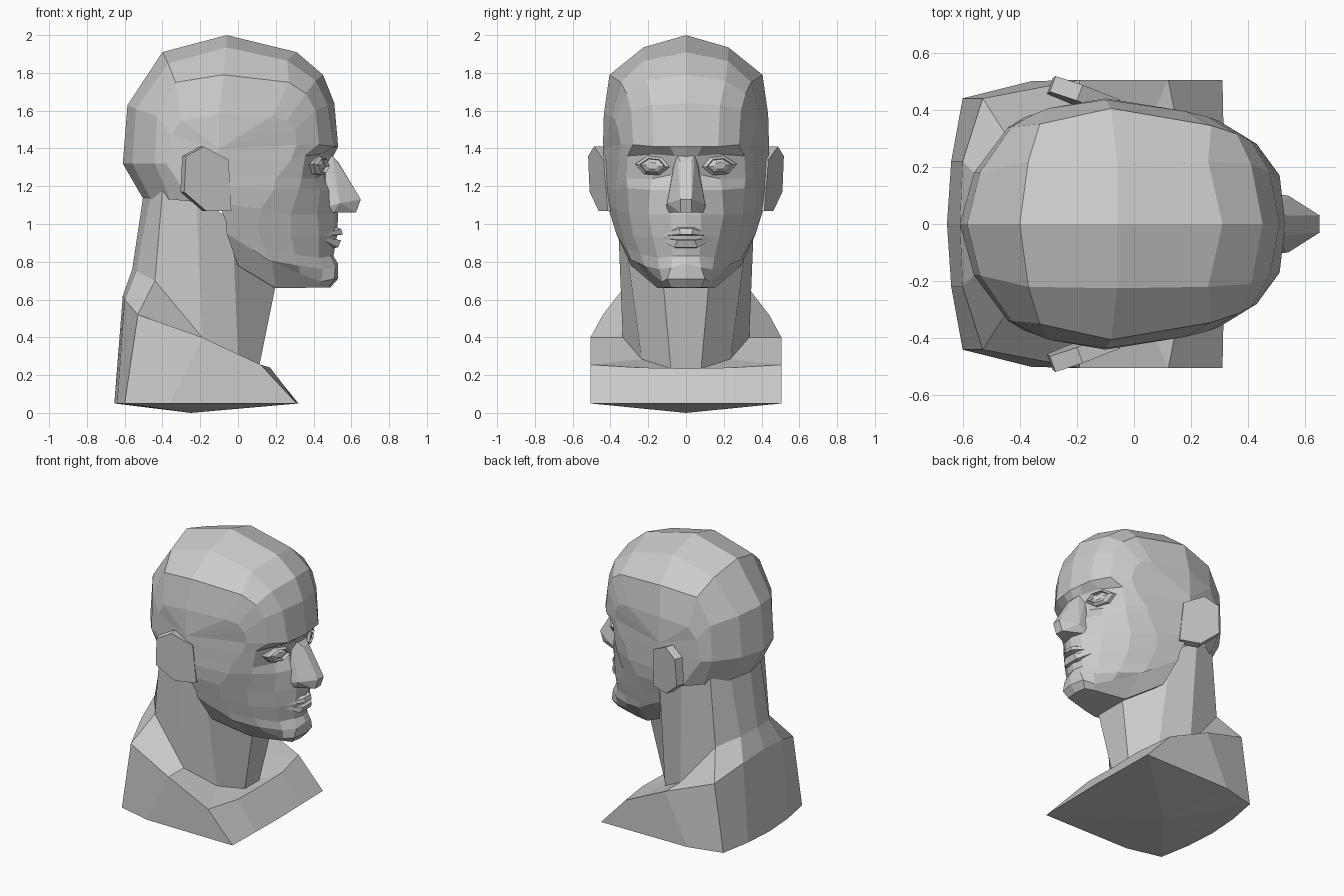
import bpy, bmesh


def finish(name, bm):
    bmesh.ops.recalc_face_normals(bm, faces=bm.faces[:])
    me = bpy.data.meshes.new(name)
    bm.to_mesh(me)
    bm.free()
    ob = bpy.data.objects.new(name, me)
    bpy.context.collection.objects.link(ob)
    return ob


def sheets(name, *grids):
    """Skin rows of points with flat faces, mirrored across y and welded."""
    bm, seen = bmesh.new(), {}

    def vert(p, s):
        key = (round(p[0], 3), round(s * p[1], 3) + 0.0, round(p[2], 3))
        if key not in seen:
            seen[key] = bm.verts.new(key)
        return seen[key]

    for rows in grids:
        for s in (1, -1):
            for a, b in zip(rows, rows[1:]):
                for i in range(len(a) - 1):
                    quad = [vert(p, s) for p in (a[i], a[i + 1], b[i + 1], b[i])]
                    quad = list(dict.fromkeys(quad))
                    if len(quad) > 2 and not bm.faces.get(quad):
                        bm.faces.new(quad)
    return finish(name, bm)


def hull(name, pts, both=True):
    """Convex solid; both=True adds the points mirrored across y."""
    bm = bmesh.new()
    for x, y, z in pts:
        bm.verts.new((x, y, z))
        if both and y:
            bm.verts.new((x, -y, z))
    out = bmesh.ops.convex_hull(bm, input=bm.verts[:])
    junk = {g for g in out["geom_interior"] + out["geom_unused"]
            if isinstance(g, bmesh.types.BMVert)}
    bmesh.ops.delete(bm, geom=list(junk), context="VERTS")
    bmesh.ops.dissolve_limit(bm, angle_limit=0.03, verts=bm.verts[:], edges=bm.edges[:])
    return finish(name, bm)


# Skull: arcs from brow over the top to the back, ending in a fan above the ear
temple = (-.1, .44, 1.4)
skull = [
    [(.53, 0, 1.41), (.51, 0, 1.64), (.45, 0, 1.79), (.31, 0, 1.91),
     (-.06, 0, 2), (-.4, 0, 1.91), (-.585, 0, 1.63), (-.61, 0, 1.32)],
    [(.51, .17, 1.41), (.475, .18, 1.63), (.41, .21, 1.76), (.26, .22, 1.865),
     (-.06, .225, 1.935), (-.37, .22, 1.85), (-.54, .18, 1.61), (-.56, .18, 1.32)],
    [(.43, .28, 1.42), (.41, .29, 1.6), (.36, .315, 1.69), (.27, .345, 1.75),
     (-.08, .405, 1.79), (-.33, .35, 1.75), (-.43, .34, 1.57), (-.44, .34, 1.32)],
    [(.31, .345, 1.42), (.3, .36, 1.5), (.26, .375, 1.55), (.18, .395, 1.57),
     (-.1, .435, 1.58), (-.3, .405, 1.55), (-.35, .385, 1.47), (-.38, .375, 1.32)],
    [temple] * 8,
]
skull_base = [
    [arc[7] for arc in skull],
    [(-.5, 0, 1.13), (-.46, .18, 1.13), (-.36, .32, 1.13), (-.25, .4, 1.12), (-.1, .42, 1.11)],
]

# Face: rows from the centre line back towards the ear
upper_face = [
    [skull[0][0], (.52, .085, 1.41), skull[1][0], skull[2][0], skull[3][0], temple],
    [(.5, 0, 1.35), (.49, .06, 1.36), (.44, .18, 1.37), (.355, .31, 1.36), (.28, .355, 1.34), (-.1, .435, 1.34)],
    [(.5, 0, 1.24), (.44, .08, 1.26), (.41, .18, 1.24), (.335, .315, 1.24), (.2, .37, 1.24), (-.1, .43, 1.25)],
    [(.5, 0, 1.18), (.48, .09, 1.18), (.435, .19, 1.18), (.325, .31, 1.19), (.19, .37, 1.18), (-.1, .43, 1.2)],
    [(.53, 0, 1.05), (.51, .08, 1.05), (.42, .2, 1.05), (.28, .3, 1.05), (.12, .37, 1.08), (-.1, .42, 1.11)],
]
lower_face = [
    upper_face[-1],
    [(.525, 0, .94), (.505, .08, .94), (.43, .175, .93), (.28, .28, .94), (.1, .345, .98), (-.06, .385, 1)],
    [(.505, 0, .83), (.49, .07, .83), (.43, .15, .82), (.3, .24, .84), (.14, .31, .87), (-.06, .37, .95)],
    [(.53, 0, .79), (.515, .08, .77), (.45, .14, .76), (.32, .22, .78), (.16, .29, .81), (-.06, .37, .95)],
    [(.53, 0, .71), (.51, .1, .71), (.44, .125, .695), (.33, .18, .735), (.18, .27, .8), (-.06, .37, .95)],
    [(.49, 0, .665), (.48, .08, .665), (.42, .1, .665), (.3, .13, .66), (.2, .15, .66), (0, .29, .78)],
    [(.19, 0, .66)] * 6,
]
sheets("head", skull, skull_base, upper_face, lower_face)

# Neck and bust share the collar line
collar = [(.11, 0, .235), (.11, .08, .235), (0, .235, .285), (-.19, .335, .4),
          (-.44, .3, .7), (-.54, .16, .75), (-.56, 0, .76)]
neck_top = [(.2, 0, .68), (.2, .12, .68), (-.03, .335, 1.02), (-.22, .365, 1.14),
            (-.4, .3, 1.17), (-.46, .17, 1.17), (-.5, 0, 1.16)]
sheets("neck", [collar, neck_top])
shoulder = [(.17, 0, .235), (.17, .25, .24), (.12, .505, .255), (-.19, .505, .4),
            (-.53, .44, .52), (-.6, .22, .6), (-.61, 0, .62)]
hem = [(.32, 0, .05), (.315, .25, .05), (.31, .505, .05), (-.36, .5, .05),
       (-.6, .44, .05), (-.64, .22, .05), (-.655, 0, .05)]
sheets("bust", [collar, shoulder, hem, [(-.25, 0, 0)] * 7])

# Nose and lips
hull("nose", [(.5, .045, 1.36), (.46, .06, 1.34), (.53, .03, 1.33), (.65, .03, 1.13),
              (.625, .03, 1.06), (.54, .1, 1.11), (.47, .105, 1.09), (.5, .09, 1.06), (.46, .08, 1.2)])
hull("upper_lip", [(.545, .035, .975), (.555, .03, .945), (.51, .04, .985),
                   (.425, .175, .935), (.45, .08, .93), (.47, 0, .93)])
hull("lower_lip", [(.545, .045, .915), (.53, .06, .875), (.425, .165, .928), (.46, .05, .87)])

# Eyes: almond lid rims around a faceted eyeball
almond = [(-1, -.1), (-.55, .75), (.3, .9), (1, .15), (.5, -.75), (-.4, -.85)]


def eye_ring(s, k, lift):
    return [(.425 - .45 * .09 * u * k + lift, s * (.178 + .092 * u * k), 1.308 + .058 * v * k)
            for u, v in almond]


for side, s in (("left", 1), ("right", -1)):
    bm = bmesh.new()
    rings = [[bm.verts.new(p) for p in eye_ring(s, k, d)]
             for k, d in ((1, -.03), (1, .012), (.75, .03), (.68, .01))]
    for a, b in zip(rings, rings[1:]):
        for i in range(6):
            j = (i + 1) % 6
            bm.faces.new((a[i], a[j], b[j], b[i]))
    finish(side + "_eyelids", bm)
    hull(side + "_eyeball", eye_ring(s, .72, .01) + eye_ring(s, .35, .025), False)

    # Ear: slanted plate flaring out towards the back
    outline = [(-.05, 1.34), (-.18, 1.41), (-.275, 1.36), (-.285, 1.17), (-.17, 1.07), (-.035, 1.07)]
    ear = []
    for x, z in outline:
        y = .43 + .36 * (-.05 - x) + .06 * (z - 1.24)
        ear += [(x, s * y, z), (x - .02, s * (y - .055), z)]
    hull(side + "_ear", ear, False)
